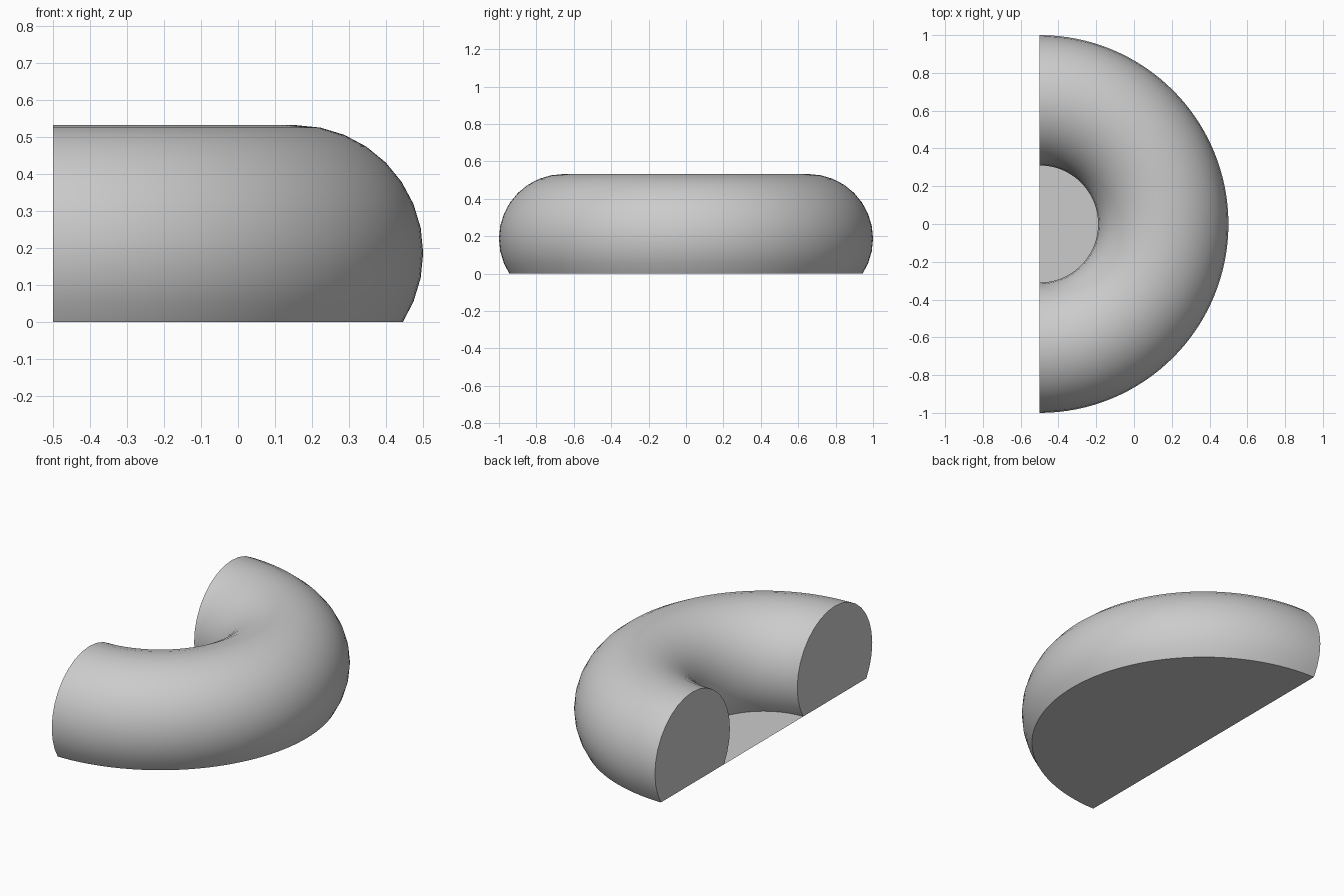
import bpy, bmesh
from math import sin, cos, pi, asin, radians

if "Cube" in bpy.data.objects:
    bpy.data.objects.remove(bpy.data.objects["Cube"])

MAJOR, MINOR, ZC = 0.655, 0.345, 0.187   # ring radius, tube radius, tube centre height
AXIS_X = -0.5
SEGS = 64

# Tube cross-section (radius, z): 32-sided circle trimmed flat at z = 0
low = asin(ZC / MINOR)
step = pi / 16
angles = [-low] + [k * step for k in range(-2, 19)] + [pi + low]
profile = [(MAJOR + MINOR * cos(a), max(0.0, ZC + MINOR * sin(a))) for a in angles]


def around(r, z, i):
    t = -pi / 2 + pi * i / SEGS
    return (AXIS_X + r * cos(t), r * sin(t), z)


def finish(bm, name):
    bmesh.ops.recalc_face_normals(bm, faces=bm.faces)
    mesh = bpy.data.meshes.new(name)
    bm.to_mesh(mesh)
    bm.free()
    obj = bpy.data.objects.new(name, mesh)
    bpy.context.collection.objects.link(obj)
    return obj


# Half ring: sweep the closed cross-section through 180 degrees, cap both ends
bm = bmesh.new()
rings = [[bm.verts.new(around(r, z, i)) for r, z in profile] for i in range(SEGS + 1)]
n = len(profile)
for a, b in zip(rings, rings[1:]):
    for j in range(n):
        k = (j + 1) % n
        bm.faces.new((a[j], b[j], b[k], a[k]))
bm.faces.new(rings[0])
bm.faces.new(rings[-1])
ring = finish(bm, "half_ring")
bpy.ops.object.select_all(action='DESELECT')
ring.select_set(True)
bpy.context.view_layer.objects.active = ring
bpy.ops.object.shade_smooth_by_angle(angle=radians(30))

# Flat half-disc floor closing the hole
bm = bmesh.new()
bm.faces.new([bm.verts.new(around(profile[-1][0], 0, i)) for i in range(SEGS + 1)])
floor = finish(bm, "hole_floor")
